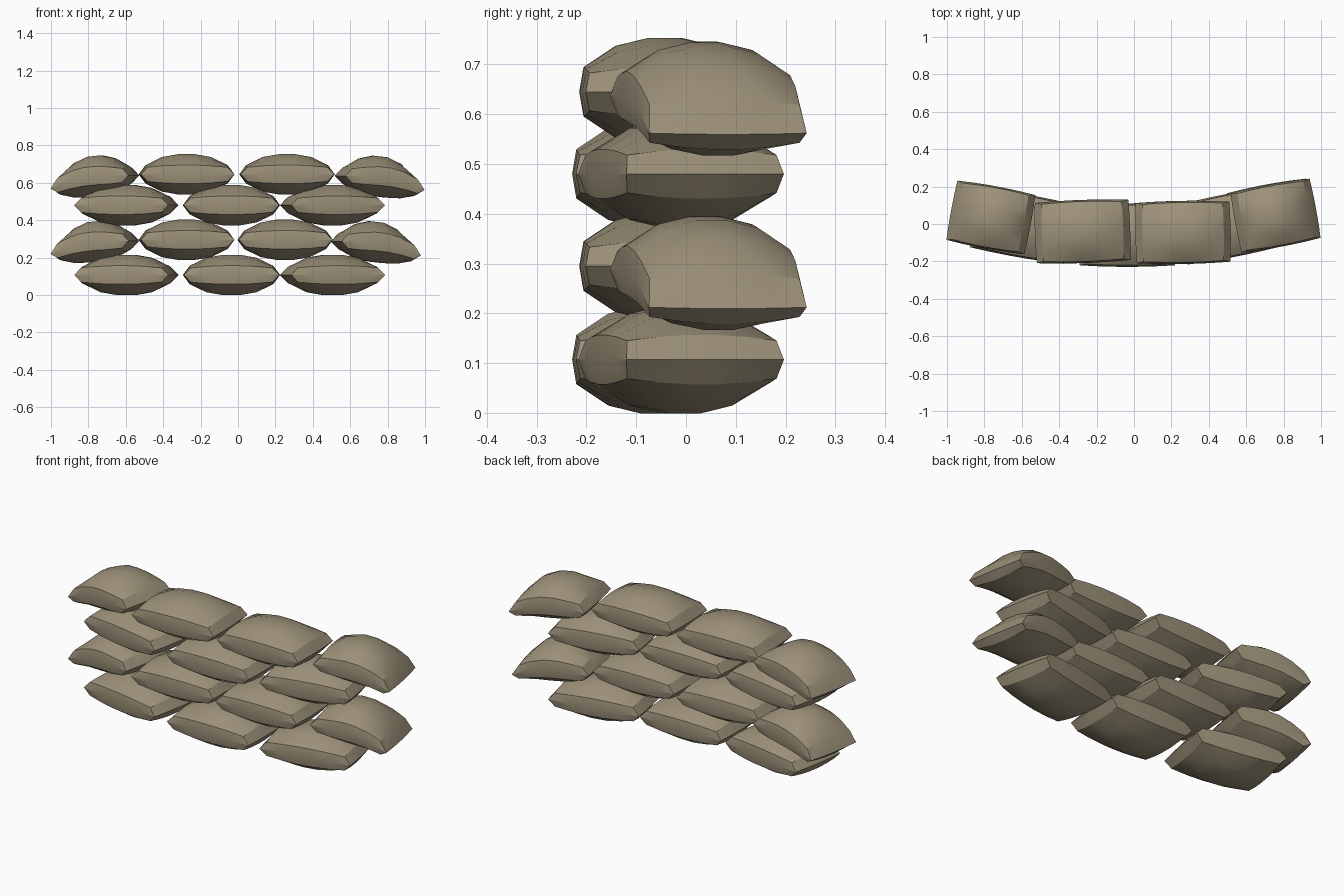
import bpy, bmesh, math
from mathutils import Matrix

if "Cube" in bpy.data.objects:
    bpy.data.objects.remove(bpy.data.objects["Cube"])


def sandbag(name, x, y, z, yaw, half=0.255, droop=0.0):
    """Stuffed bag: domed top and bottom, pinched ends; droop bends the outer end down."""
    bm = bmesh.new()
    bmesh.ops.create_grid(bm, x_segments=5, y_segments=5, size=1)

    # skirt from the rim of the top dome down to the widest line
    rim = [e for e in bm.edges if e.is_boundary]
    ext = bmesh.ops.extrude_edge_only(bm, edges=rim)
    ring = {g for g in ext["geom"] if isinstance(g, bmesh.types.BMVert)}
    for v in bm.verts:
        u, w = v.co.x, v.co.y
        fat_x, fat_y = 1 + 0.02 * (1 - w * w), 1 + 0.05 * (1 - u * u)
        if v in ring:
            v.co = (u * half * fat_x, w * 0.161 * fat_y, 0)
        else:
            dome = (1 - abs(u) ** 2.5) * (1 - abs(w) ** 2.5)
            v.co = (u * (half - 0.036) * fat_x, w * 0.153 * fat_y,
                    0.05 - 0.012 * u * u * w * w + 0.06 * dome)

    # lower half
    bmesh.ops.mirror(bm, geom=bm.verts[:] + bm.edges[:] + bm.faces[:],
                     matrix=Matrix.Identity(4), merge_dist=0.0005, axis='Z')
    bmesh.ops.remove_doubles(bm, verts=bm.verts, dist=0.0005)

    # outer end hangs over the bag below
    side = 1 if x > 0 else -1
    for v in bm.verts:
        t = max(0, (v.co.x * side / half + 0.25) / 1.25)
        v.co.z -= droop * t * t
    bmesh.ops.recalc_face_normals(bm, faces=bm.faces)

    me = bpy.data.meshes.new(name)
    bm.to_mesh(me)
    bm.free()
    me.materials.append(cloth)
    ob = bpy.data.objects.new(name, me)
    ob.location = (x, y, z)
    ob.rotation_euler = (0, 0, math.radians(yaw))
    bpy.context.collection.objects.link(ob)
    bpy.ops.object.select_all(action='DESELECT')
    ob.select_set(True)
    bpy.context.view_layer.objects.active = ob
    bpy.ops.object.shade_smooth_by_angle(angle=math.radians(24))


cloth = bpy.data.materials.new("burlap")
cloth.diffuse_color = (0.33, 0.28, 0.19, 1)
cloth.use_nodes = True
cloth.node_tree.nodes["Principled BSDF"].inputs["Base Color"].default_value = cloth.diffuse_color

# rows of three
for row, z in (("bottom", 0.107), ("third", 0.48)):
    sandbag(row + "_row_bag_left", -0.597, -0.01, z, -10)
    sandbag(row + "_row_bag_middle", -0.035, -0.06, z, 0)
    sandbag(row + "_row_bag_right", 0.505, -0.01, z, 11)

# rows of four, with drooping end bags
for row, z, dx in (("second", 0.295, -0.02), ("top", 0.645, 0.0)):
    sandbag(row + "_row_bag_left_end", -0.765, 0.035, z - 0.006, -10.5, 0.212, 0.07)
    sandbag(row + "_row_bag_left", -0.275, -0.04, z, 2, 0.25)
    sandbag(row + "_row_bag_right", 0.262 + dx / 2, -0.045, z, 1, 0.25)
    sandbag(row + "_row_bag_right_end", 0.757 + dx, 0.045, z - 0.008, 10.5, 0.215, 0.075)
